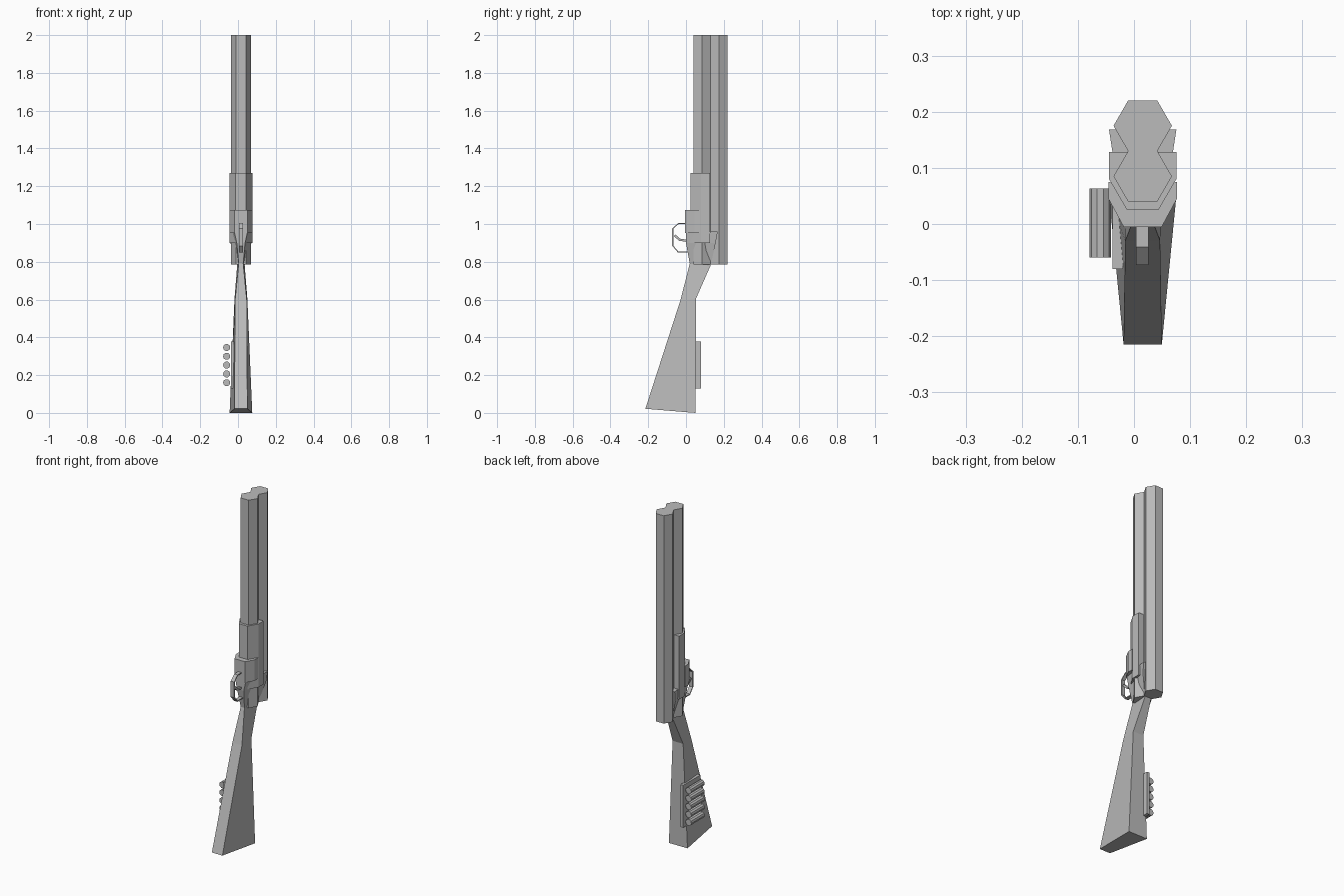
import bpy
import bmesh
import math

cube = bpy.data.objects.get("Cube")
if cube:
    bpy.data.objects.remove(cube, do_unlink=True)

CX = 0.0155  # centre line of the gun

grey = bpy.data.materials.new("gunmetal grey")
grey.use_nodes = True
colour = (0.5, 0.5, 0.5, 1)
grey.diffuse_color = colour
grey.node_tree.nodes["Principled BSDF"].inputs["Base Color"].default_value = colour


def loft(name, rings):
    """Skin a list of equal-length rings and cap both ends."""
    bm = bmesh.new()
    loops = [[bm.verts.new(p) for p in ring] for ring in rings]
    n = len(loops[0])
    for low, high in zip(loops, loops[1:]):
        for i in range(n):
            j = (i + 1) % n
            bm.faces.new((low[i], low[j], high[j], high[i]))
    bm.faces.new(loops[0][::-1])
    bm.faces.new(loops[-1])
    bmesh.ops.recalc_face_normals(bm, faces=bm.faces)
    mesh = bpy.data.meshes.new(name)
    bm.to_mesh(mesh)
    bm.free()
    mesh.materials.append(grey)
    obj = bpy.data.objects.new(name, mesh)
    bpy.context.collection.objects.link(obj)
    return obj


def prism(name, half, z0, z1):
    """Upright prism mirrored about the centre line; half is (half width, y)."""
    outline = [(CX + w, y) for w, y in half] + [(CX - w, y) for w, y in half[::-1]]
    return loft(name, [[(x, y, z) for x, y in outline] for z in (z0, z1)])


def strip(name, path, x0, x1, thick):
    """Thin bent strip following a (y, z) path, mitred at each bend."""
    rings = []
    for i, (y, z) in enumerate(path):
        a, b = path[max(i - 1, 0)], path[min(i + 1, len(path) - 1)]
        dy, dz = b[0] - a[0], b[1] - a[1]
        s = thick / 2 / math.hypot(dy, dz)
        ny, nz = -dz * s, dy * s
        rings.append([(x0, y - ny, z - nz), (x1, y - ny, z - nz),
                      (x1, y + ny, z + nz), (x0, y + ny, z + nz)])
    return loft(name, rings)


# Two stacked six-sided barrels
R = 0.052
A = R * math.sqrt(0.75)
for name, y in (("front_barrel", 0.13 - A), ("rear_barrel", 0.13 + A)):
    prism(name, [(R / 2, y - A), (R, y), (R / 2, y + A)], 0.785, 2.0)

# Fore-end wrapped round the front barrel
prism("fore_end", [(0.028, 0.025), (0.06, 0.08), (0.06, 0.128)], 0.9, 1.27)

# Action block ahead of the trigger
prism("action_block", [(0.034, -0.005), (0.061, 0.045), (0.061, 0.075)], 0.952, 1.075)


# Stock, wrist and receiver: (front y, z, half width), (back y, z, half width)
def section(front, back):
    (fy, fz, fw), (by, bz, bw) = front, back
    return [(CX - fw, fy, fz), (CX + fw, fy, fz), (CX + bw, by, bz), (CX - bw, by, bz)]


wrist = section((0.02, 0.79, 0.012), (0.13, 0.78, 0.02))
loft("stock", [section((-0.215, 0.022, 0.034), (0.05, 0, 0.06)),
               section((-0.03, 0.595, 0.031), (0.053, 0.605, 0.034)), wrist])
loft("receiver", [wrist, section((0.0, 0.9, 0.022), (0.157, 0.9, 0.056)),
                  section((0.0, 0.955, 0.034), (0.168, 0.96, 0.06))])

# Trigger guard and trigger
strip("trigger_guard", [(0.005, 1.003), (-0.04, 1.003), (-0.07, 0.975), (-0.07, 0.885),
                        (-0.042, 0.852), (0.02, 0.852)], 0.004, 0.026, 0.006)
strip("trigger", [(-0.06, 0.94), (-0.035, 0.917), (0.01, 0.91)], 0.008, 0.022, 0.012)

# Shell holder plate on the side of the stock, with its row of shells
loft("shell_holder", [[(x, y, z) for x, y in
                       ((-0.038, -0.08), (-0.02, -0.08), (-0.02, 0.08), (-0.038, 0.08))]
                      for z in (0.13, 0.378)])
for k in range(5):
    cz = 0.16 + 0.0465 * k
    ring = [(0.019 * math.cos(t * math.tau / 10), 0.019 * math.sin(t * math.tau / 10))
            for t in range(10)]
    loft(f"shell_{k + 1}", [[(-0.06 + dx, y, cz + dz) for dx, dz in ring]
                            for y in (-0.06, 0.063)])
